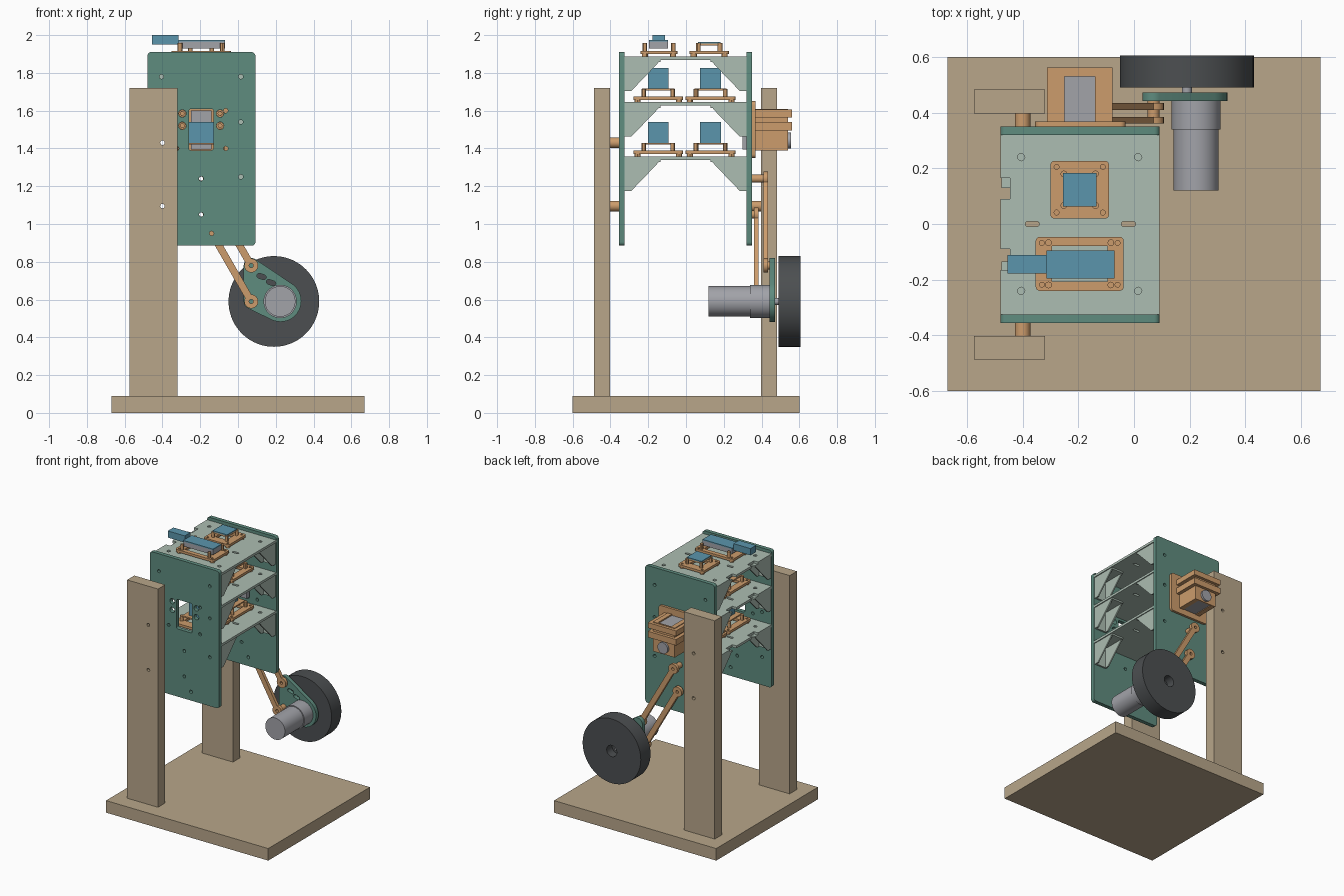
import bpy, bmesh, math
from mathutils import Matrix

if "Cube" in bpy.data.objects:
    bpy.data.objects.remove(bpy.data.objects["Cube"], do_unlink=True)


def material(name, rgb):
    lin = [((c / 255 + 0.055) / 1.055) ** 2.4 for c in rgb] + [1]
    m = bpy.data.materials.new(name)
    m.use_nodes = True
    m.diffuse_color = lin
    bsdf = next(n for n in m.node_tree.nodes if n.type == 'BSDF_PRINCIPLED')
    bsdf.inputs["Base Color"].default_value = lin
    return m


WOOD = material("wood tan", (184, 166, 138))
GREEN = material("panel green", (95, 140, 127))
PALE = material("shelf pale green", (172, 189, 178))
ORANGE = material("bracket orange", (204, 156, 108))
BLUE = material("board blue", (91, 149, 172))
GRAY = material("motor gray", (162, 163, 169))
RUBBER = material("rubber dark", (76, 79, 81))

AXES = {
    'XY': Matrix(),
    'XZ': Matrix(((1, 0, 0, 0), (0, 0, -1, 0), (0, 1, 0, 0), (0, 0, 0, 1))),
    'YZ': Matrix(((0, 0, 1, 0), (1, 0, 0, 0), (0, 1, 0, 0), (0, 0, 0, 1))),
}


def circle(u, v, r, n=24):
    return [(u + r * math.cos(2 * math.pi * i / n), v + r * math.sin(2 * math.pi * i / n))
            for i in range(n)]


def rect(u0, u1, v0, v1, r=0.0):
    if not r:
        return [(u0, v0), (u1, v0), (u1, v1), (u0, v1)]
    corners = [(u1 - r, v1 - r), (u0 + r, v1 - r), (u0 + r, v0 + r), (u1 - r, v0 + r)]
    return [(u + r * math.cos(math.pi / 2 * (q + k / 5)), v + r * math.sin(math.pi / 2 * (q + k / 5)))
            for q, (u, v) in enumerate(corners) for k in range(6)]


def hull(points):
    def half(seq):
        out = []
        for p in seq:
            while len(out) > 1 and ((out[-1][0] - out[-2][0]) * (p[1] - out[-2][1])
                                    - (out[-1][1] - out[-2][1]) * (p[0] - out[-2][0])) <= 0:
                out.pop()
            out.append(p)
        return out[:-1]
    pts = sorted(points)
    return half(pts) + half(pts[::-1])


def dogbone(a, b, r, w):
    base = math.atan2(b[1] - a[1], b[0] - a[0])
    gap = math.asin(w / r)
    out = []
    for (u, v), t in ((a, base), (b, base + math.pi)):
        for i in range(21):
            ang = t + gap + (2 * math.pi - 2 * gap) * i / 20
            out.append((u + r * math.cos(ang), v + r * math.sin(ang)))
    return out


def plate(name, mat, plane, outline, lo, hi, holes=()):
    """Extrude a flat outline with holes between lo and hi along the plane's normal."""
    cu = bpy.data.curves.new(name, 'CURVE')
    cu.dimensions, cu.fill_mode = '2D', 'BOTH'
    cu.extrude = (hi - lo) / 2
    for loop in (outline, *holes):
        sp = cu.splines.new('POLY')
        sp.points.add(len(loop) - 1)
        for p, (u, v) in zip(sp.points, loop):
            p.co = (u, v, 0, 1)
        sp.use_cyclic_u = True
    tmp = bpy.data.objects.new(name + "_profile", cu)
    bpy.context.collection.objects.link(tmp)
    dg = bpy.context.evaluated_depsgraph_get()
    me = bpy.data.meshes.new_from_object(tmp.evaluated_get(dg))
    bpy.data.objects.remove(tmp, do_unlink=True)
    shift = {'XY': (0, 0, 1), 'XZ': (0, 1, 0), 'YZ': (1, 0, 0)}[plane]
    mid = (lo + hi) / 2
    me.transform(Matrix.Translation([s * mid for s in shift]) @ AXES[plane])
    bm = bmesh.new()
    bm.from_mesh(me)
    bmesh.ops.remove_doubles(bm, verts=bm.verts, dist=1e-5)
    bmesh.ops.recalc_face_normals(bm, faces=bm.faces)
    bm.to_mesh(me)
    bm.free()
    me.name = name
    me.materials.clear()
    me.materials.append(mat)
    ob = bpy.data.objects.new(name, me)
    bpy.context.collection.objects.link(ob)
    ob.select_set(True)
    bpy.context.view_layer.objects.active = ob
    return ob


def box(name, mat, x0, x1, y0, y1, z0, z1):
    return plate(name, mat, 'XY', rect(x0, x1, y0, y1), z0, z1)


def rod(name, mat, x, z, r, y0, y1, bore=0, n=24):
    return plate(name, mat, 'XZ', circle(x, z, r, n), y0, y1, [circle(x, z, bore, n)] if bore else ())


# Wooden stand
box("base_board", WOOD, -0.67, 0.67, -0.6, 0.6, 0, 0.09)
bolts = [(-0.4, 1.43), (-0.4, 1.095)]
for side, y0, y1 in (("front", -0.487, -0.402), ("back", 0.397, 0.482)):
    plate(side + "_post", WOOD, 'XZ', rect(-0.575, -0.32, 0.09, 1.72), y0, y1,
          [circle(x, z, 0.012, 12) for x, z in bolts])
    for x, z in bolts:
        lo, hi = (y1, -0.355) if y0 < 0 else (0.35, y0)
        rod(side + "_post_spacer", ORANGE, x, z, 0.028, lo, hi, 0.012)

# Side panels with bolt holes and a motor window
spots = bolts + [(-0.405, 1.78), (0.015, 1.78), (0.015, 1.54), (0.015, 1.25), (-0.195, 1.24),
                 (-0.195, 1.05), (-0.14, 0.95), (-0.065, 1.6), (-0.065, 1.4), (-0.325, 1.4)]
screws = [(x, z) for x in (-0.295, -0.095) for z in (1.52, 1.585)]
window = rect(-0.26, -0.13, 1.39, 1.61, 0.012)
panel_holes = [circle(x, z, 0.012, 12) for x, z in spots] + [circle(x, z, 0.02, 16) for x, z in screws]
for side, y0, y1 in (("front", -0.355, -0.325), ("back", 0.32, 0.35)):
    plate(side + "_panel", GREEN, 'XZ', rect(-0.48, 0.092, 0.885, 1.91, 0.02), y0, y1,
          panel_holes + [window])

# Shelves, notched on one edge, with channel brackets below
shelf = [(-0.48, -0.325), (0.092, -0.325), (0.092, 0.32), (-0.48, 0.32)]
for a in (0.09, -0.165):
    shelf += [(-0.48, a + 0.075), (-0.445, a + 0.075), (-0.445, a), (-0.48, a)]
shelf_holes = [circle(x, y, 0.013, 12) for x in (-0.405, 0.015) for y in (-0.24, 0.24)]
shelf_holes += [rect(x - 0.025, x + 0.025, -0.009, 0.009, 0.008) for x in (-0.365, -0.02)]
gusset = [(0, 0), (0.19, 0), (0.165, -0.03), (0.035, -0.165), (0, -0.165)]


def bracket(x, wall, sign, z):
    side = [(wall + sign * u, z + v) for u, v in gusset]
    for dx in (-0.05, 0.04):
        plate("bracket_gusset", PALE, 'YZ', side, x + dx, x + dx + 0.01)
    ys = sorted((wall, wall + sign * 0.19))
    box("bracket_top_flange", PALE, x - 0.05, x + 0.05, *ys, z - 0.012, z)
    ys = sorted((wall, wall + sign * 0.012))
    box("bracket_wall_flange", PALE, x - 0.05, x + 0.05, *ys, z - 0.165, z)


def mount(x, y, w, d, z, inner):
    """Mounting frame with corner holes and four standoffs."""
    holes = [circle(x + i * (w - 0.022), y + j * (d - 0.022), 0.009, 10) for i in (-1, 1) for j in (-1, 1)]
    iw, idp = inner
    holes.append(rect(x - iw, x + iw, y - idp, y + idp))
    plate("mount_frame", ORANGE, 'XY', rect(x - w, x + w, y - d, y + d, 0.015), z + 0.012, z + 0.03, holes)
    for i in (-1, 1):
        for j in (-1, 1):
            cx, cy = x + i * (w - 0.022), y + j * (d - 0.022)
            plate("mount_foot", ORANGE, 'XY', circle(cx, cy, 0.016, 12), z, z + 0.012)
            plate("mount_standoff", ORANGE, 'XY',
                  circle(x + i * (iw + 0.012), y + j * (idp + 0.012), 0.012, 12), z + 0.03, z + 0.07)


for z in (1.887, 1.645, 1.358):
    plate("shelf", PALE, 'XY', shelf, z - 0.018, z, shelf_holes)
    for x in (-0.425, 0.035):
        bracket(x, -0.325, 1, z - 0.018)
        bracket(x, 0.32, -1, z - 0.018)
    if z < 1.8:
        for y in (-0.147, 0.13):
            mount(-0.195, y, 0.15, 0.132, z, (0.1, 0.065))
            box("board_carrier", ORANGE, -0.3, -0.09, y - 0.085, y + 0.085, z + 0.062, z + 0.072)
            box("driver_board", BLUE, -0.262, -0.128, y - 0.055, y + 0.055, z + 0.072, z + 0.182)

# Top modules
TOP = 1.887
mount(-0.195, -0.143, 0.158, 0.097, TOP, (0.1, 0.064))
box("controller_body", GRAY, -0.315, -0.07, -0.195, -0.095, 1.93, 1.965)
box("controller_board", BLUE, -0.315, -0.07, -0.195, -0.095, 1.965, 1.973)
box("controller_plug", BLUE, -0.455, -0.315, -0.178, -0.112, 1.95, 2.0)
mount(-0.195, 0.123, 0.105, 0.104, TOP, (0.045, 0.045))
box("sensor_carrier", ORANGE, -0.255, -0.135, 0.063, 0.183, 1.945, 1.956)
box("sensor_board", BLUE, -0.255, -0.135, 0.063, 0.183, 1.956, 1.964)

# Rear servo in its stepped housing
plate("servo_mount_plate", ORANGE, 'XZ', rect(-0.355, -0.03, 1.35, 1.65, 0.02), 0.35, 0.368,
      [window] + [circle(x, z, 0.01, 12) for x, z in screws])
slot = rect(-0.25, -0.14, 0.36, 0.53)
plate("servo_housing", ORANGE, 'XY', rect(-0.285, -0.105, 0.366, 0.54), 1.39, 1.61, [slot])
for z0, z1 in ((1.565, 1.605), (1.495, 1.54)):
    plate("housing_band", ORANGE, 'XY', rect(-0.312, -0.078, 0.366, 0.562), z0, z1, [slot])
box("servo_motor", GRAY, -0.25, -0.14, 0.3, 0.53, 1.395, 1.6)
rod("servo_shaft", GRAY, -0.195, 1.442, 0.042, 0.53, 0.555)
for x, z in screws:
    rod("housing_screw", ORANGE, x, z, 0.019, 0.31, 0.355, 0.01, 16)

# Parallel suspension links and pins
for name, dz, y0 in (("lower", 0, 0.36), ("upper", 0.19, 0.41)):
    a, b = (0.07, 0.59 + dz), (-0.195, 1.05 + dz)
    plate(name + "_link", ORANGE, 'XZ', dogbone(a, b, 0.037, 0.019), y0, y0 + 0.024,
          [circle(*p, 0.011, 12) for p in (a, b)])
    rod(name + "_wheel_pin", ORANGE, *a, 0.021, y0 + 0.024, 0.442, 0.011)
    rod(name + "_panel_pin", ORANGE, *b, 0.021, 0.35, y0, 0.011)

# Wheel carrier, motor and wheel
carrier = hull(circle(0.07, 0.78, 0.04) + circle(0.07, 0.59, 0.04) + circle(0.225, 0.592, 0.11, 40))
slots = [hull(circle(x - 0.012, z + 0.004, 0.013, 12) + circle(x + 0.012, z - 0.004, 0.013, 12))
         for x, z in ((0.125, 0.722), (0.175, 0.69))]
plate("wheel_carrier", GREEN, 'XZ', carrier, 0.442, 0.472, slots)
rod("wheel_motor", GRAY, 0.223, 0.59, 0.081, 0.12, 0.34, n=40)
rod("wheel_gearbox", GRAY, 0.223, 0.59, 0.088, 0.34, 0.442, n=40)
rod("axle", GRAY, 0.19, 0.59, 0.018, 0.472, 0.55)
rod("tyre", RUBBER, 0.19, 0.59, 0.24, 0.49, 0.605, 0.042, n=72)
rod("wheel_hub", RUBBER, 0.19, 0.59, 0.042, 0.492, 0.54, n=72)

bpy.ops.object.shade_smooth_by_angle(angle=math.radians(30))
